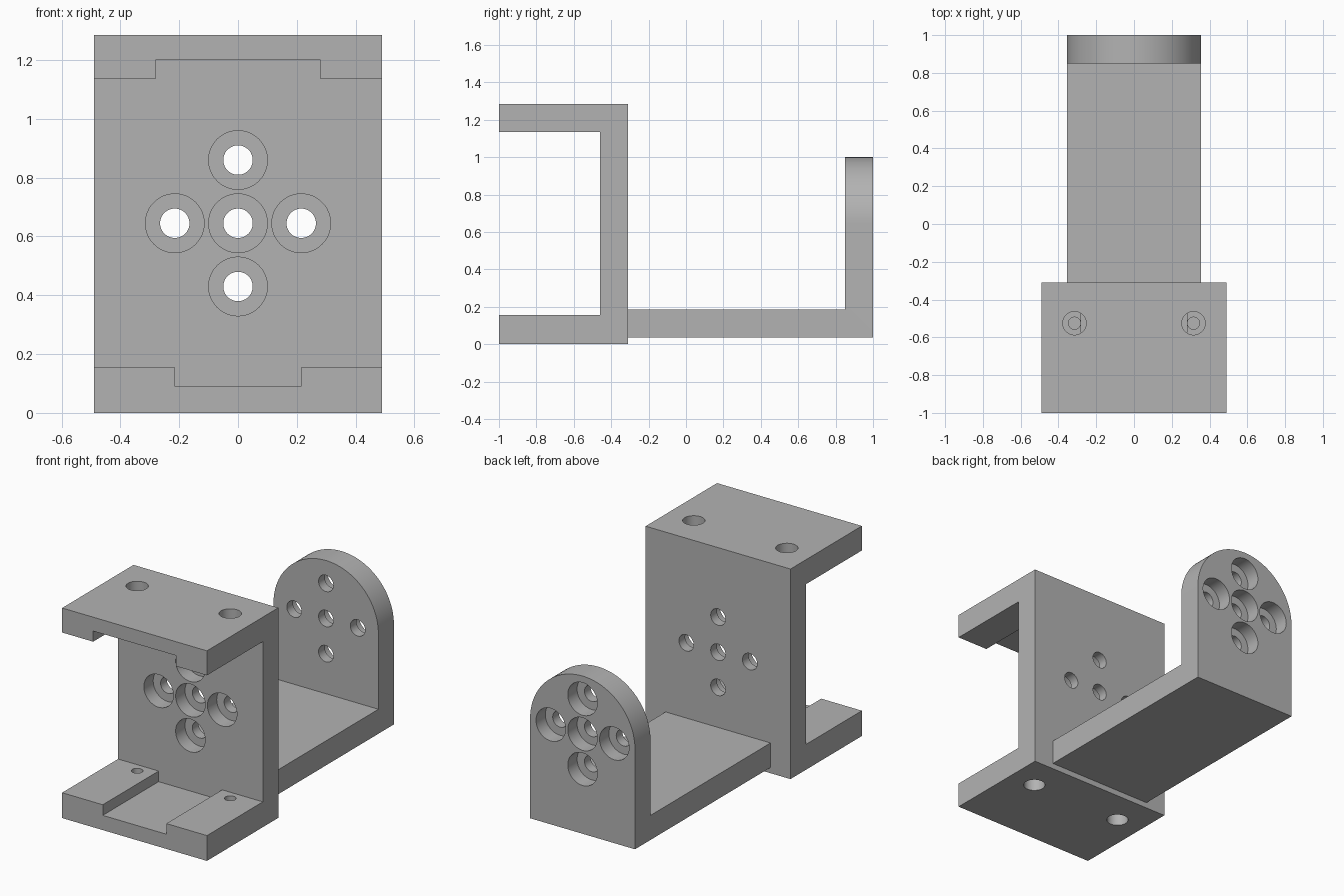
import bpy
import bmesh
import math
from mathutils import Matrix, Vector

cube = bpy.data.objects.get("Cube")
if cube:
    bpy.data.objects.remove(cube)

GREY = (0.45, 0.45, 0.45, 1)
grey = bpy.data.materials.new("plain grey")
grey.use_nodes = True
grey.diffuse_color = GREY
grey.node_tree.nodes["Principled BSDF"].inputs["Base Color"].default_value = GREY


def make_object(name, bm):
    bmesh.ops.recalc_face_normals(bm, faces=bm.faces)
    mesh = bpy.data.meshes.new(name)
    bm.to_mesh(mesh)
    bm.free()
    mesh.materials.append(grey)
    obj = bpy.data.objects.new(name, mesh)
    bpy.context.collection.objects.link(obj)
    return obj


def prism(name, points, sweep):
    """Closed outline swept along a vector."""
    bm = bmesh.new()
    face = bm.faces.new([bm.verts.new(p) for p in points])
    swept = bmesh.ops.extrude_face_region(bm, geom=[face])["geom"]
    verts = [v for v in swept if isinstance(v, bmesh.types.BMVert)]
    bmesh.ops.translate(bm, vec=Vector(sweep), verts=verts)
    return make_object(name, bm)


def box(name, x, y, z):
    outline = [(x[0], y[0], z[0]), (x[1], y[0], z[0]),
               (x[1], y[1], z[0]), (x[0], y[1], z[0])]
    return prism(name, outline, (0, 0, z[1] - z[0]))


def rod(radius, start, end):
    """Round cutter between two points."""
    start, end = Vector(start), Vector(end)
    axis = end - start
    bm = bmesh.new()
    turn = axis.to_track_quat("Z", "Y").to_matrix().to_4x4()
    bmesh.ops.create_cone(bm, cap_ends=True, segments=48, radius1=radius,
                          radius2=radius, depth=axis.length,
                          matrix=Matrix.Translation((start + end) / 2) @ turn)
    return make_object("cutter", bm)


def combine(target, tool, operation="DIFFERENCE"):
    mod = target.modifiers.new("cut", "BOOLEAN")
    mod.object, mod.operation, mod.solver = tool, operation, "EXACT"
    bpy.context.view_layer.objects.active = target
    bpy.ops.object.modifier_apply(modifier=mod.name)
    bpy.data.objects.remove(tool)


AXIS_Z, SPACING = 0.645, 0.215


def horn_holes(target, bore_face, thin_face):
    """Cross of five counterbored holes through an upright wall."""
    out = math.copysign(0.05, bore_face - thin_face)
    floor = bore_face + (thin_face - bore_face) * 0.6
    for dx, dz in ((0, 0), (1, 0), (-1, 0), (0, 1), (0, -1)):
        x, z = dx * SPACING, AXIS_Z + dz * SPACING
        combine(target, rod(0.1, (x, bore_face + out, z), (x, floor, z)))
        combine(target, rod(0.05, (x, bore_face + out, z), (x, thin_face - out, z)))


# Front clamp: C-shaped section swept across the width
W, FRONT, INNER, BACK = 0.49, -1, -0.46, -0.31
TOP, TOP_IN, LOW_IN = 1.285, 1.135, 0.155
section = [(FRONT, 0), (BACK, 0), (BACK, TOP), (FRONT, TOP), (FRONT, TOP_IN),
           (INNER, TOP_IN), (INNER, LOW_IN), (FRONT, LOW_IN)]
clamp = prism("front_clamp", [(-W, y, z) for y, z in section], (2 * W, 0, 0))

# Shallow channels in both jaws
combine(clamp, box("cutter", (-0.28, 0.28), (-1.1, INNER), (1, 1.2)))
combine(clamp, box("cutter", (-0.215, 0.215), (-1.1, INNER), (0.09, 0.3)))
horn_holes(clamp, INNER, BACK)

# Screw holes in the jaws, with a thin web left in the lower pair
for x in (-0.315, 0.315):
    y = -0.525
    combine(clamp, rod(0.062, (x, y, TOP + 0.1), (x, y, 1.2)))
    combine(clamp, rod(0.032, (x, y, TOP + 0.1), (x, y, 1.05)))
    combine(clamp, rod(0.062, (x, y, -0.1), (x, y, 0.085)))
    combine(clamp, rod(0.032, (x, y, 0.095), (x, y, 0.25)))

# Rear arm: L-shaped section trimmed to a round-topped outline
BASE, FLOOR, R = 0.035, 0.185, 0.355
section = [(BACK, BASE), (1, BASE), (1, 1.1), (0.85, 1.1),
           (0.85, FLOOR), (BACK, FLOOR)]
arm = prism("rear_arm", [(-W, y, z) for y, z in section], (2 * W, 0, 0))
steps = 48
arch = [(R * math.cos(math.pi * i / steps), -0.5,
         AXIS_Z + R * math.sin(math.pi * i / steps)) for i in range(steps + 1)]
arch += [(-R, -0.5, -0.2), (R, -0.5, -0.2)]
combine(arm, prism("cutter", arch, (0, 2, 0)), "INTERSECT")
horn_holes(arm, 1, 0.85)

# Smooth round walls, crisp edges
for obj in (clamp, arm):
    bpy.ops.object.select_all(action="DESELECT")
    obj.select_set(True)
    bpy.context.view_layer.objects.active = obj
    bpy.ops.object.shade_smooth_by_angle(angle=math.radians(30))
